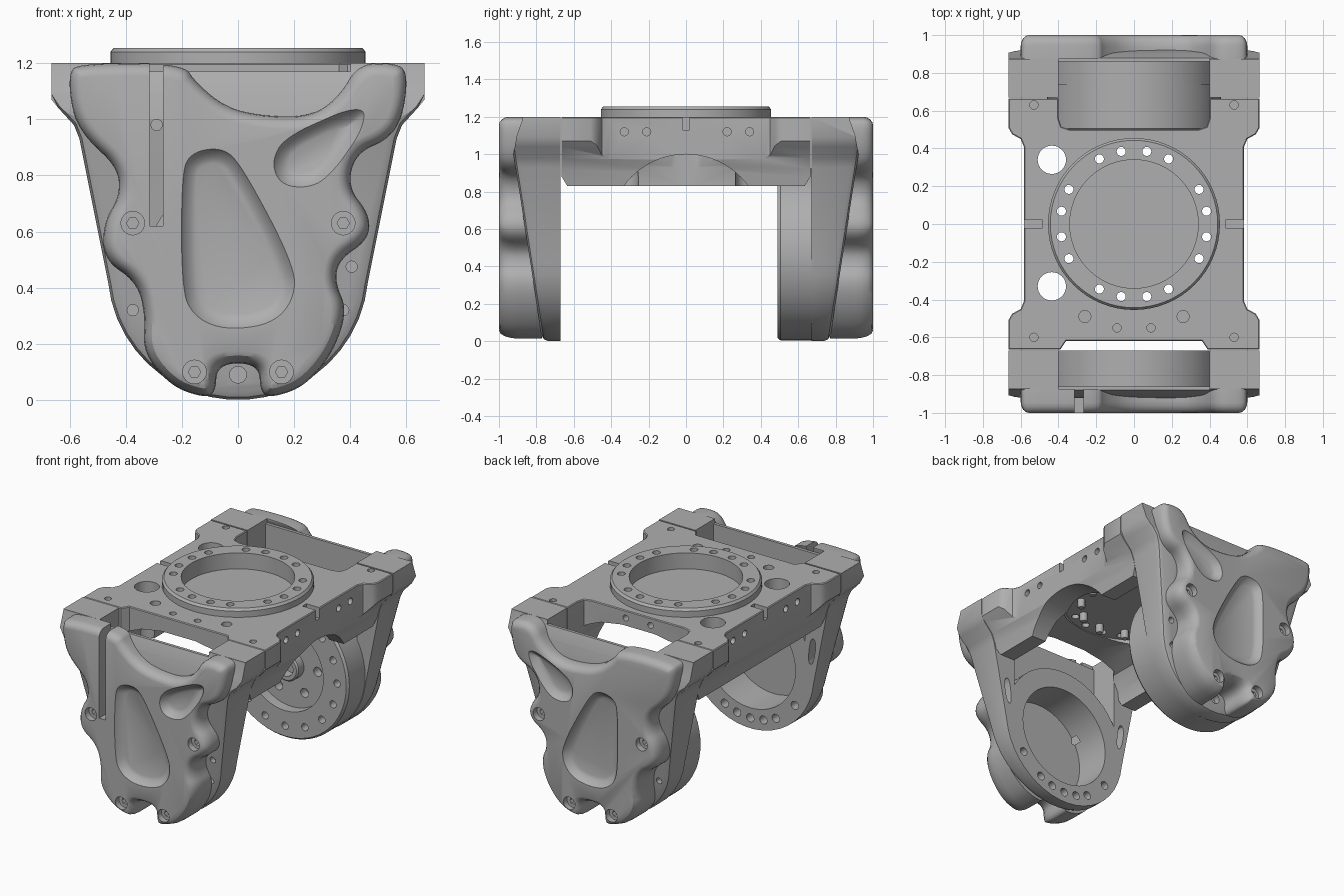
import bpy
import bmesh
from math import sin, cos, pi, radians
from mathutils import Vector

default_cube = bpy.data.objects.get("Cube")
if default_cube:
    bpy.data.objects.remove(default_cube, do_unlink=True)

grey = bpy.data.materials.new("machined grey")
grey.use_nodes = True
grey.diffuse_color = (0.43, 0.43, 0.43, 1)
grey.node_tree.nodes["Principled BSDF"].inputs["Base Color"].default_value = grey.diffuse_color
parts = []


# Outline helpers
def circle(u, v, radius, count=32):
    return [(u + radius * cos(2 * pi * i / count), v + radius * sin(2 * pi * i / count))
            for i in range(count)]


def box(left, right, low, high):
    return [(left, low), (right, low), (right, high), (left, high)]


def mirrored(half):
    return half + [(-u, v) for u, v in reversed(half)]


def offset(points, inset):
    pts = [Vector(p) for p in points]
    area = sum(a.x * b.y - b.x * a.y for a, b in zip(pts, pts[1:] + pts[:1]))
    if area < 0:
        pts.reverse()
    result = []
    for i, p in enumerate(pts):
        before = (p - pts[i - 1]).normalized()
        after = (pts[(i + 1) % len(pts)] - p).normalized()
        first, second = Vector((-before.y, before.x)), Vector((-after.y, after.x))
        result.append(p + (first + second) * inset / (1 + first.dot(second)))
    return result


def soften(pts, rounds):
    for _ in range(rounds):
        cut = []
        for a, b in zip(pts, pts[1:] + pts[:1]):
            cut += [a.lerp(b, 0.25), a.lerp(b, 0.75)]
        pts = cut
    return pts


# Directions in which an outline can be extruded
def upward(u, v, d):
    return (u, v, d)


def sideways(u, v, d):
    return (d, u, v)


def facing(side):
    return lambda u, v, d: (u, side * d, v)


# Loft an outline through (depth, inset) stations
def loft(name, outline, stations, place, rounds=0, keep=True):
    bm = bmesh.new()
    rings = []
    for depth, inset in stations:
        ring = soften(offset(outline, inset), rounds)
        rings.append([bm.verts.new(place(p.x, p.y, depth(p.y) if callable(depth) else depth))
                      for p in ring])
    for low, high in zip(rings, rings[1:]):
        for i in range(len(low)):
            bm.faces.new((low[i - 1], low[i], high[i], high[i - 1]))
    bm.faces.new(rings[0])
    bm.faces.new(rings[-1])
    bmesh.ops.recalc_face_normals(bm, faces=bm.faces)
    mesh = bpy.data.meshes.new(name)
    bm.to_mesh(mesh)
    bm.free()
    obj = bpy.data.objects.new(name, mesh)
    bpy.context.scene.collection.objects.link(obj)
    if keep:
        parts.append(obj)
    return obj


def cutter(outline, start, end, place, rounds=0):
    obj = loft("cutter", outline, [(start, 0), (end, 0)], place, rounds, False)
    obj.hide_render = True
    return obj


def carve(body, cutters):
    for tool in cutters:
        mod = body.modifiers.new("cut", 'BOOLEAN')
        mod.operation = 'DIFFERENCE'
        mod.solver = 'EXACT'
        mod.object = tool
    graph = bpy.context.evaluated_depsgraph_get()
    mesh = bpy.data.meshes.new_from_object(body.evaluated_get(graph))
    body.modifiers.clear()
    body.data = mesh
    for tool in cutters:
        bpy.data.objects.remove(tool, do_unlink=True)


AXLE = 0.465

# Deck, hollow underneath from end to end and arched along one side
deck_half = [(0.36, -0.62), (0.39, -0.665), (0.665, -0.665), (0.665, -0.51), (0.645, -0.475),
             (0.6, -0.45), (0.583, -0.41), (0.583, 0.41), (0.6, 0.45), (0.645, 0.475), (0.665, 0.51),
             (0.665, 0.665), (0.4, 0.665), (0.4, 0.56), (0.385, 0.515), (0.34, 0.5)]
deck = loft("deck", mirrored(deck_half), [(0.83, 0.03), (0.88, 0), (1.195, 0), (1.2, 0.005)], upward)
ring = loft("mounting_ring", circle(0, 0, 0.455, 64), [(1.19, 0), (1.24, 0), (1.255, 0.012)], upward)
angles = [radians(q + a) for q in (0, 90, 180, 270) for a in (10, 28, 62, 80)]
ear_undercut = [(0.68, 1.09), (0.64, 1.04), (0.585, 0.98), (0.56, 0.92), (0.54, 0.83), (0.53, 0.7),
                (0.8, 0.7), (0.8, 1.09)]
tunnel = [(0.44, 0.7), (0.43, 0.93), (0.38, 1.03), (0.27, 1.075), (0.12, 1.1)]


def ring_cutters():
    return [cutter(circle(0, 0, 0.34, 64), 1.15, 1.4, upward)] + [
        cutter(circle(0.39 * cos(a), 0.39 * sin(a), 0.024, 16), 0.6, 1.4, upward) for a in angles]


deck_cuts = ring_cutters() + [cutter(circle(0, 0, 0.435, 64), 0.6, 1.105, upward),
                              cutter(mirrored(tunnel), -0.8, 0.8, facing(1)),
                              cutter(circle(0, 0.59, 0.41, 64), -0.2, 0.8, sideways)]
for y in (-0.33, 0.34):
    deck_cuts.append(cutter(circle(-0.435, y, 0.075), 0.6, 1.4, upward))
for side in (-1, 1):
    deck_cuts.append(cutter([(side * x, z) for x, z in ear_undercut], -0.8, 0.8, facing(1)))
    deck_cuts.append(cutter(box(side * 0.54 - 0.055, side * 0.54 + 0.055, -0.02, 0.02), 1.13, 1.3, upward))
    deck_cuts.append(cutter(circle(side * 0.09, 1.15, 0.02, 16), 0.45, 0.53, facing(1)))
    for x, y, radius in ((0.53, 0.63, 0.022), (0.53, -0.6, 0.022), (0.26, -0.49, 0.032), (0.09, -0.55, 0.022)):
        deck_cuts.append(cutter(circle(side * x, y, radius, 16), 1.14, 1.3, upward))
    for y in (-0.33, -0.21, 0.22, 0.34):
        deck_cuts.append(cutter(circle(y, 1.12, 0.022, 16), side * 0.53, side * 0.7, sideways))
carve(ring, ring_cutters())
carve(deck, deck_cuts)

# Pins hanging under the deck
for i in range(12):
    a = i * pi / 6
    loft("deck_pin", circle(0.33 * cos(a), 0.33 * sin(a), 0.025, 12), [(1.05, 0.006), (1.06, 0), (1.12, 0)], upward)


# Sloping joint between arm and cover, curling inward at the top
def slope(z):
    return 0.767 + 0.155 * z


def rounding(z):
    return 0.04 + (1 - slope(z)) * 0.3


seam = [(slope(1.0), 1.0), (0.905, 1.1), (0.873, 1.19), (0.873, 1.4)]
arm_half = [(0.665, 1.2), (0.665, 1.09), (0.64, 1.04), (0.585, 0.98), (0.565, 0.93)]
arm_half += [(AXLE * cos(radians(a)), AXLE * (1 + sin(radians(a)))) for a in range(-6, -90, -8)]
cover_outline = [
    (0.43, 1.2), (0.57, 1.2), (0.605, 1.16), (0.59, 1.02), (0.54, 0.93), (0.42, 0.88), (0.39, 0.76),
    (0.47, 0.66), (0.465, 0.57), (0.36, 0.5), (0.345, 0.42), (0.39, 0.32), (0.34, 0.17), (0.24, 0.05),
    (0.13, 0.01), (0.08, 0.02), (0.075, 0.13), (-0.075, 0.13), (-0.08, 0.02), (-0.13, 0.01),
    (-0.24, 0.05), (-0.34, 0.17), (-0.33, 0.3), (-0.36, 0.42), (-0.48, 0.5), (-0.48, 0.63),
    (-0.42, 0.73), (-0.43, 0.83), (-0.54, 0.93), (-0.59, 1.02), (-0.605, 1.16), (-0.57, 1.2),
    (-0.195, 1.2), (-0.15, 1.13), (-0.04, 1.04), (0.1, 1.01), (0.26, 1.01), (0.36, 1.08)]
main_pocket = [(-0.2, 0.4), (-0.2, 0.8), (-0.17, 0.88), (-0.06, 0.9), (0.01, 0.84), (0.2, 0.48),
               (0.2, 0.36), (0.12, 0.27), (-0.05, 0.25), (-0.16, 0.3)]
corner_pocket = [(0.12, 0.85), (0.17, 0.94), (0.45, 1.06), (0.445, 0.96), (0.32, 0.79), (0.24, 0.755),
                 (0.15, 0.77)]
leg_slot = [(0.42, 0.54), (0.46, 0.54), (0.485, 0.7), (0.44, 0.72)]

for label, side in (("front", -1), ("back", 1)):
    place = facing(side)

    # Arm frame, open above the round bearing seat
    arm = loft(label + "_arm", mirrored(arm_half),
               [(0.67, 0), (lambda z: slope(z) - 0.03, 0), (lambda z: slope(z) - 0.009, 0.009),
                (slope, 0.03)], place)
    opening = cutter(box(-0.4, 0.4, 0.6, 1.4), 0.5, 0.86, place)
    carve(opening, [cutter(circle(0, AXLE, 0.455, 64), 0.4, 1.1, place)])
    outer_side = seam + [(1.1, 1.4), (1.1, 1.0)]
    arm_cuts = [opening, cutter([(side * d, z) for d, z in outer_side], -1, 1, sideways)]
    # Lowered bar behind the dip in the cover
    arm_cuts.append(cutter(box(-0.4, 0.4, 1.17, 1.4), 0.5, 1.1, place))
    for x, z, radius in ((0.375, 0.32, 0.02), (-0.375, 0.32, 0.02), (0.405, 0.475, 0.02),
                         (0, 0.09, 0.03), (-0.29, 0.98, 0.02)):
        arm_cuts.append(cutter(circle(x, z, radius, 16), slope(z) - 0.04, 1.2, place))

    # Cover with scalloped edge, soft pockets and screw seats
    cover = loft(label + "_cover", cover_outline,
                 [(0.72, 0)] +
                 [(lambda z, a=a: 1 - rounding(z) * (1 - sin(a)), 0.045 * (1 - cos(a)))
                  for a in (0, pi / 8, pi / 4, pi * 3 / 8, pi / 2)], place, 3)
    inner_side = [(0.5, -0.2), (slope(-0.2), -0.2)] + seam + [(0.5, 1.4)]
    cover_cuts = [cutter([(side * d, z) for d, z in inner_side], -1, 1, sideways)]
    for shape in (main_pocket, corner_pocket):
        cover_cuts.append(loft("cutter", shape, [(0.958, 0.05), (0.966, 0.03), (0.99, 0.005), (1.03, -0.02)],
                               place, 3, False))
    for x, z in ((0.375, 0.63), (0.155, 0.1)):
        for mirror in (-1, 1):
            cover_cuts.append(cutter(circle(mirror * x, z, 0.042, 24), 0.96, 1.1, place))
            cover_cuts.append(cutter(circle(mirror * x, z, 0.022, 6), 0.92, 1.1, place))

    if label == "front":
        # Cable slot, bore and lightening holes
        cover_cuts.append(cutter(box(-0.315, -0.267, 0.62, 1.5), 0.6, 1.1, place))
        for cuts in (arm_cuts, cover_cuts):
            cuts.append(cutter(circle(0, AXLE, 0.33, 64), 0.45, 0.915, place))
        for mirror in (-1, 1):
            arm_cuts.append(cutter([(mirror * x, z) for x, z in leg_slot], 0.5, 0.74, place, 2))
        for angle in (-35, -62, -76, -90, -104, -118, -145):
            a = radians(angle)
            arm_cuts.append(cutter(circle(0.397 * cos(a), AXLE + 0.397 * sin(a), 0.027, 16), 0.5, 0.73, place))
    carve(arm, arm_cuts)
    carve(cover, cover_cuts)

# Rotary hub on the back arm
rear = facing(1)
hub = loft("rotary_hub", circle(0, AXLE, 0.46, 64), [(0.74, 0), (0.505, 0), (0.49, 0.012)], rear)
hub_cuts = [cutter(circle(0, AXLE, 0.28, 48), 0.4, 0.56, rear)]
for count, reach, radius, depth in ((16, 0.38, 0.024, 0.55), (6, 0.19, 0.03, 0.62)):
    for x, z in circle(0, AXLE, reach, count):
        hub_cuts.append(cutter(circle(x, z, radius, 16), 0.4, depth, rear))
carve(hub, hub_cuts)
boss = loft("hub_boss", circle(0, AXLE, 0.09), [(0.6, 0), (0.505, 0), (0.495, 0.01)], rear)
carve(boss, [cutter(circle(0, AXLE, 0.055), 0.3, 0.57, rear)])

# Material and shading
bpy.ops.object.select_all(action='DESELECT')
for obj in parts:
    obj.data.materials.clear()
    obj.data.materials.append(grey)
    obj.select_set(True)
bpy.context.view_layer.objects.active = deck
bpy.ops.object.shade_smooth_by_angle(angle=radians(32))
